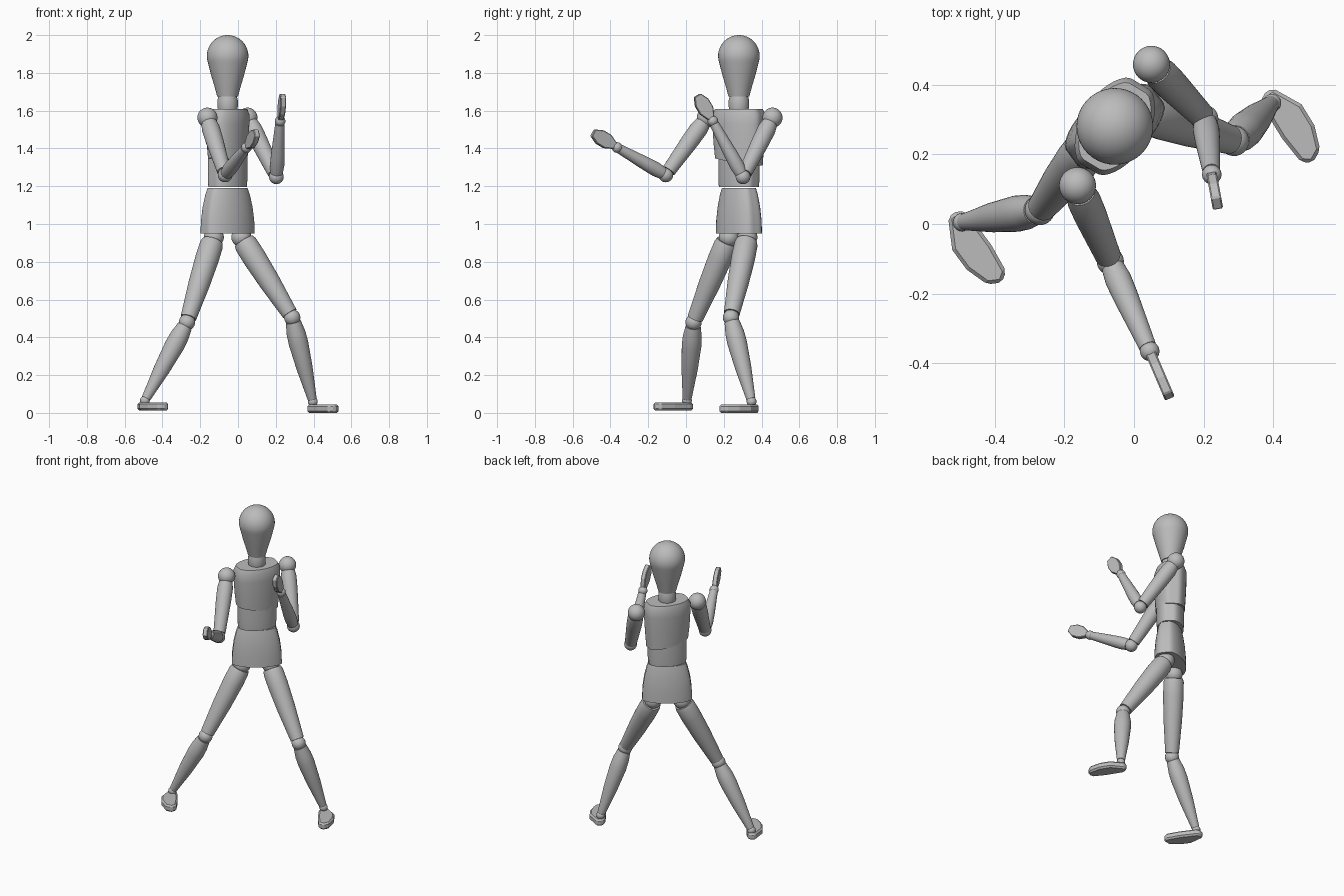
import bpy, bmesh, math
from mathutils import Vector, Matrix

if "Cube" in bpy.data.objects:
    bpy.data.objects.remove(bpy.data.objects["Cube"])

GREY = (0.5, 0.5, 0.5, 1)
mat = bpy.data.materials.new("plain_grey")
mat.use_nodes = True
mat.diffuse_color = GREY
mat.node_tree.nodes["Principled BSDF"].inputs["Base Color"].default_value = GREY
CENTRE = Vector((-0.055, 0.28, 0))
smooth_parts = []


def finish(name, bm, matrix, smooth=True):
    bmesh.ops.transform(bm, matrix=matrix, verts=bm.verts)
    bmesh.ops.recalc_face_normals(bm, faces=bm.faces)
    mesh = bpy.data.meshes.new(name)
    bm.to_mesh(mesh)
    bm.free()
    mesh.materials.append(mat)
    ob = bpy.data.objects.new(name, mesh)
    bpy.context.collection.objects.link(ob)
    if smooth:
        smooth_parts.append(ob)
    return ob


def lathe(name, profile, matrix, a=1, b=1, flat=None, slant=0, seg=40):
    """Stack of elliptical rings; flat trims the sides, slant tips the lowest ring."""
    bm = bmesh.new()
    rings = []
    for i, (r, z) in enumerate(profile):
        ring = []
        for k in range(seg):
            t = 2 * math.pi * k / seg
            x, y = math.cos(t), math.sin(t)
            if flat:
                x = max(-1, min(1, x * flat))
            x, y = x * r * a, y * r * b
            ring.append(bm.verts.new((x, y, z - (slant * x if i == 0 else 0))))
        rings.append(ring)
    for low, high in zip(rings, rings[1:]):
        for k in range(seg):
            n = (k + 1) % seg
            bm.faces.new((low[k], low[n], high[n], high[k]))
    bm.faces.new(rings[0])
    bm.faces.new(rings[-1])
    return finish(name, bm, matrix)


def ball(name, pos, radius):
    bm = bmesh.new()
    bmesh.ops.create_uvsphere(bm, u_segments=32, v_segments=20, radius=radius)
    finish(name, bm, Matrix.Translation(pos))


def limb(name, p, q, profile):
    """Turned segment from p to q; profile is (radius, fraction of length)."""
    d = q - p
    m = Matrix.Translation(p) @ d.to_track_quat('Z', 'Y').to_matrix().to_4x4()
    lathe(name, [(r, f * d.length) for r, f in profile], m, seg=32)


def slab(name, outline, origin, x, y, thick, bevel):
    """Flat outline in the plane of x and y, thickened both ways."""
    z = x.cross(y)
    m = Matrix((x, y, z)).transposed().to_4x4()
    m.translation = origin
    bm = bmesh.new()
    face = bm.faces.new([bm.verts.new((u, v, -thick / 2)) for u, v in outline])
    ext = bmesh.ops.extrude_face_region(bm, geom=[face])["geom"]
    moved = [v for v in ext if isinstance(v, bmesh.types.BMVert)]
    bmesh.ops.translate(bm, verts=moved, vec=(0, 0, thick))
    ob = finish(name, bm, m, smooth=False)
    mod = ob.modifiers.new("soft_rim", 'BEVEL')
    mod.width = bevel
    mod.segments = 1


def turned(degrees):
    return Matrix.Translation(CENTRE) @ Matrix.Rotation(math.radians(degrees), 4, 'Z')


# Head and neck
angles = [math.radians(86 - 8 * i) for i in range(14)]
dome = [(0.11 * math.cos(t), 1.89 + 0.11 * math.sin(t)) for t in angles]
jaw = [(0.055, 1.675), (0.07, 1.73), (0.088, 1.79)]
lathe("head", jaw + dome[::-1], turned(0))
lathe("neck", [(0.05, 1.6), (0.054, 1.62), (0.054, 1.655), (0.048, 1.68)], turned(0))

# Torso, twisting upward from hips to shoulders
lathe("chest", [(0.9, 1.33), (0.96, 1.43), (1, 1.53), (1, 1.58), (0.9, 1.61)],
      turned(59), 0.142, 0.098, 1.08, 0.15)
lathe("abdomen", [(0.97, 1.195), (1, 1.24), (1, 1.36)], turned(48), 0.117, 0.084, 1.08)
lathe("pelvis", [(1, 0.95), (0.98, 1.02), (0.92, 1.09), (0.82, 1.155), (0.74, 1.19)],
      turned(36), 0.153, 0.092, 1.08)

# Arms: shoulder, elbow, wrist, fingertip
arms = {
    "right": ((-0.162, 0.11, 1.563), (-0.068, -0.107, 1.26),
              (0.045, -0.365, 1.405), (0.105, -0.505, 1.49)),
    "left": ((0.05, 0.458, 1.563), (0.203, 0.302, 1.25),
             (0.223, 0.142, 1.545), (0.238, 0.06, 1.68)),
}
hand_half = [(0, 0.017), (0.05, 0.04), (0.1, 0.04), (0.145, 0.02)]
hand = hand_half + [(u, -v) for u, v in reversed(hand_half)]
for side, points in arms.items():
    shoulder, elbow, wrist, tip = map(Vector, points)
    ball(side + "_shoulder_ball", shoulder, 0.053)
    ball(side + "_elbow_ball", elbow, 0.039)
    ball(side + "_wrist_ball", wrist, 0.028)
    limb(side + "_upper_arm", shoulder, elbow,
         [(0.042, 0.1), (0.048, 0.2), (0.047, 0.4), (0.037, 0.93)])
    limb(side + "_forearm", elbow, wrist,
         [(0.033, 0.07), (0.038, 0.2), (0.036, 0.4), (0.025, 0.95)])
    along = (tip - wrist).normalized()
    normal = along.cross(Vector((0, 0, 1))).normalized()
    slab(side + "_hand", hand, wrist + along * 0.015, along, normal.cross(along), 0.03, 0.004)

# Legs: hip, knee, ankle, then height of the sole
legs = {
    "right": ((-0.128, 0.227, 0.93), (-0.27, 0.04, 0.48), (-0.493, 0.005, 0.065), 0.012, -1),
    "left": ((0.018, 0.325, 0.93), (0.287, 0.238, 0.505), (0.396, 0.347, 0.06), 0.0, 1),
}
foot = [(-0.035, 0.025), (0.05, 0.068), (0.12, 0.065), (0.188, 0.04), (0.207, 0.002),
        (0.187, -0.026), (0.1, -0.033), (-0.012, -0.028), (-0.035, -0.01)]
turn = math.radians(34)
toe_dir = Vector((math.sin(turn), -math.cos(turn), 0))
out_dir = Vector((math.cos(turn), math.sin(turn), 0))
for side, (h, k, a, sole, sign) in legs.items():
    hip, knee, ankle = Vector(h), Vector(k), Vector(a)
    ball(side + "_hip_ball", hip, 0.053)
    ball(side + "_knee_ball", knee, 0.043)
    ball(side + "_ankle_ball", ankle, 0.026)
    limb(side + "_thigh", hip, knee,
         [(0.056, 0.05), (0.062, 0.09), (0.063, 0.25), (0.057, 0.55), (0.042, 0.95)])
    limb(side + "_shin", knee, ankle,
         [(0.04, 0.05), (0.05, 0.18), (0.052, 0.3), (0.043, 0.6), (0.024, 0.97)])
    slab(side + "_foot", [(u, sign * v) for u, v in foot],
         Vector((ankle.x, ankle.y, sole + 0.022)), toe_dir, out_dir, 0.044, 0.01)

# Smooth shading with crisp rims
bpy.ops.object.select_all(action='DESELECT')
for ob in smooth_parts:
    ob.select_set(True)
bpy.context.view_layer.objects.active = smooth_parts[0]
bpy.ops.object.shade_smooth_by_angle(angle=math.radians(30))
